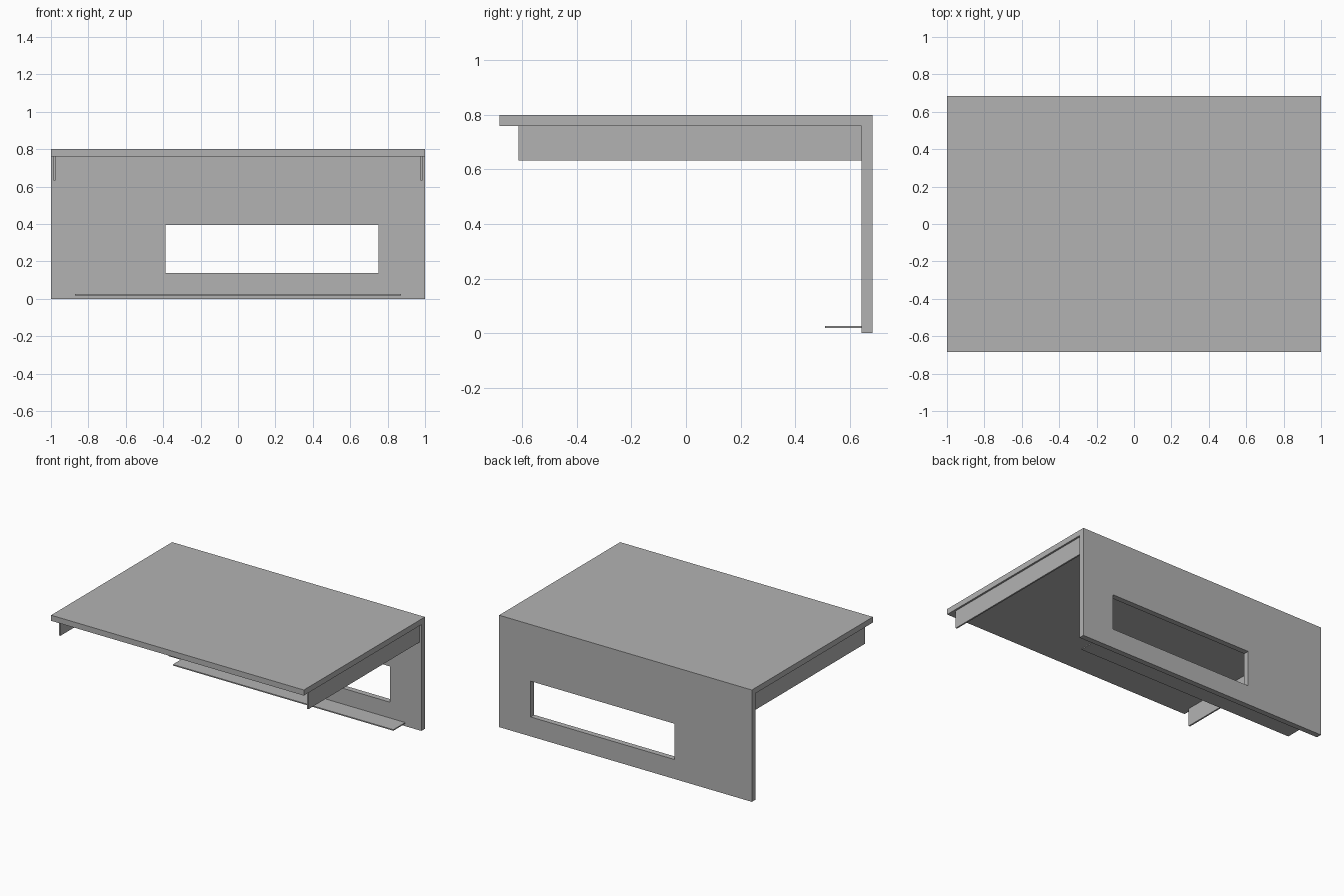
import bpy
import bmesh
from mathutils import Vector

cube = bpy.data.objects.get("Cube")
if cube:
    bpy.data.objects.remove(cube, do_unlink=True)

# Single plain grey finish
GREY = (0.448, 0.448, 0.448, 1.0)
grey = bpy.data.materials.new("plain grey")
grey.use_nodes = True
grey.diffuse_color = GREY
grey.node_tree.nodes["Principled BSDF"].inputs["Base Color"].default_value = GREY

# Main dimensions
HALF_W, HALF_D, HEIGHT = 1.0, 0.684, 0.80
THICK = 0.04
INNER_Y = HALF_D - THICK      # front face of the back panel
UNDER_Z = HEIGHT - THICK      # underside of the top


def extrude_profile(name, profile, x0, x1):
    """Solid made by sweeping a (y, z) outline along x."""
    bm = bmesh.new()
    face = bm.faces.new([bm.verts.new((x0, y, z)) for y, z in profile])
    swept = bmesh.ops.extrude_face_region(bm, geom=[face])["geom"]
    verts = [v for v in swept if isinstance(v, bmesh.types.BMVert)]
    bmesh.ops.translate(bm, verts=verts, vec=Vector((x1 - x0, 0, 0)))
    bmesh.ops.recalc_face_normals(bm, faces=bm.faces)
    mesh = bpy.data.meshes.new(name)
    bm.to_mesh(mesh)
    bm.free()
    mesh.materials.append(grey)
    obj = bpy.data.objects.new(name, mesh)
    bpy.context.collection.objects.link(obj)
    return obj


def box(name, x, y, z):
    outline = [(y[0], z[0]), (y[1], z[0]), (y[1], z[1]), (y[0], z[1])]
    return extrude_profile(name, outline, *x)


# Top and back panel as one L-shaped body
body = extrude_profile("top_and_back_panel", [
    (-HALF_D, UNDER_Z), (INNER_Y, UNDER_Z), (INNER_Y, 0),
    (HALF_D, 0), (HALF_D, HEIGHT), (-HALF_D, HEIGHT)], -HALF_W, HALF_W)

# Off-centre opening through the back panel
cutter = box("opening_cutter", (-0.388, 0.75), (INNER_Y - 0.1, HALF_D + 0.1), (0.139, 0.395))
cutter.hide_render = True
cutter.display_type = 'WIRE'
cut = body.modifiers.new("opening", 'BOOLEAN')
cut.operation = 'DIFFERENCE'
cut.solver = 'EXACT'
cut.object = cutter

# Thin side rails hanging below the top
for side, sign in (("left", 1), ("right", -1)):
    box(side + "_rail", sorted((sign * 0.976, sign * 0.987)),
        (-0.614, INNER_Y), (0.632, UNDER_Z))

# Narrow ledge at the foot of the back panel
box("lower_ledge", (-0.872, 0.872), (0.51, INNER_Y), (0.018, 0.026))

# Bake the opening and discard the cutter
depsgraph = bpy.context.evaluated_depsgraph_get()
baked = bpy.data.meshes.new_from_object(body.evaluated_get(depsgraph))
body.modifiers.clear()
body.data = baked
bpy.data.objects.remove(cutter, do_unlink=True)
